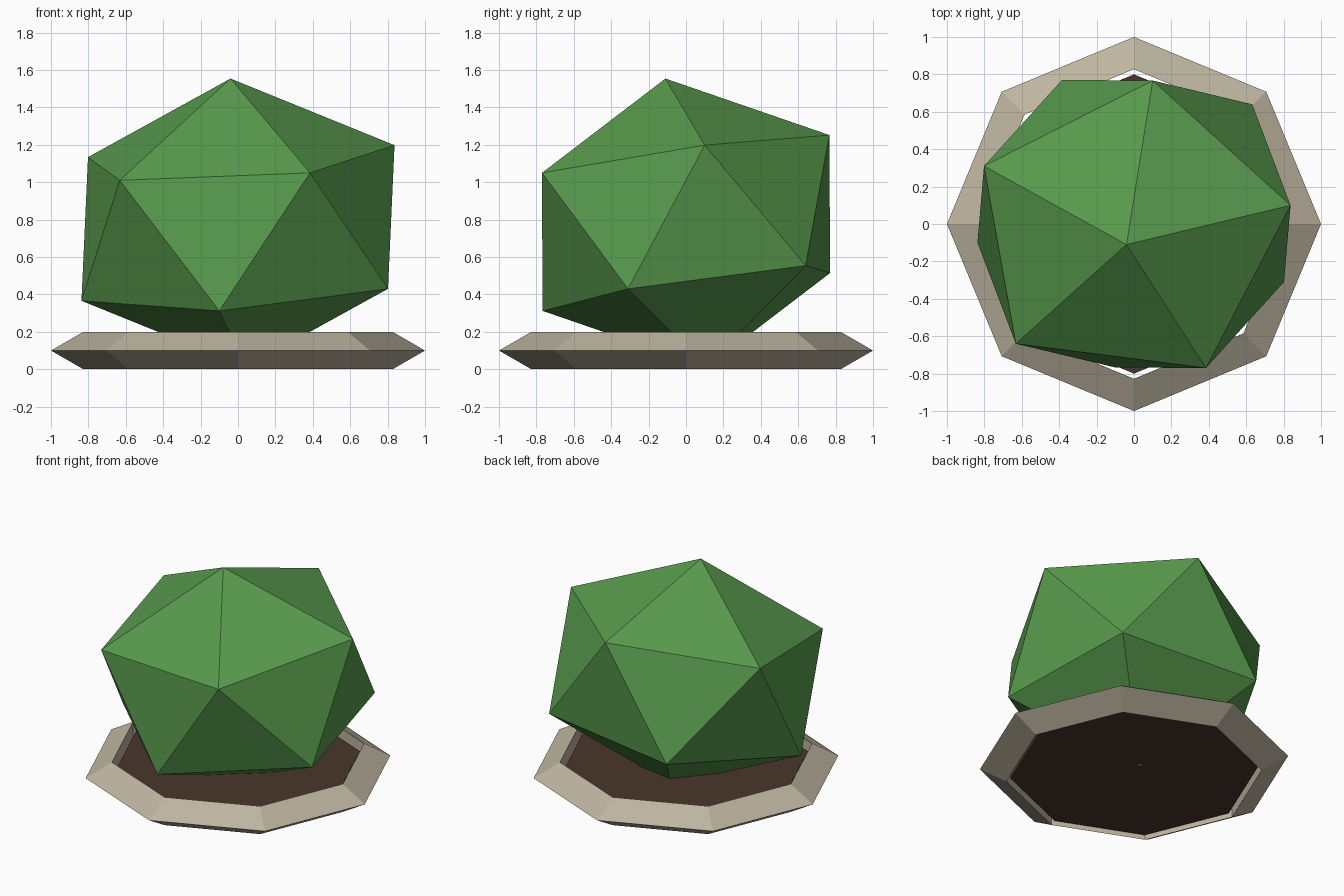
import bpy
import bmesh
from mathutils import Vector

cube = bpy.data.objects.get("Cube")
if cube:
    bpy.data.objects.remove(cube, do_unlink=True)


def make_material(name, rgb):
    mat = bpy.data.materials.new(name)
    mat.use_nodes = True
    mat.diffuse_color = (*rgb, 1)
    bsdf = mat.node_tree.nodes["Principled BSDF"]
    bsdf.inputs["Base Color"].default_value = (*rgb, 1)
    bsdf.inputs["Roughness"].default_value = 0.9
    return mat


def finish(obj, name, mat):
    obj.name = obj.data.name = name
    obj.data.materials.append(mat)
    return obj


leaf_green = make_material("leaf_green", (0.098, 0.327, 0.074))
stone_beige = make_material("stone_beige", (0.515, 0.462, 0.352))
soil_brown = make_material("soil_brown", (0.067, 0.036, 0.025))

# Eight-sided stone border with a triangular section
bpy.ops.mesh.primitive_torus_add(
    major_segments=8, minor_segments=3,
    major_radius=0.885, minor_radius=0.115, location=(0, 0, 0.1))
finish(bpy.context.object, "stone_border", stone_beige)

# Soil bed inside the border
bottom, top = 0.02, 0.147
bpy.ops.mesh.primitive_cylinder_add(
    vertices=8, radius=0.8, depth=top - bottom,
    location=(0, 0, (top + bottom) / 2))
finish(bpy.context.object, "soil_bed", soil_brown)

# Tilted, slightly flattened twenty-sided bush: six corners and their opposites
corners = [(-0.04, -0.11, 0.772), (0.837, 0.1, 0.416), (0.385, -0.77, 0.268),
           (-0.632, -0.64, 0.228), (-0.802, 0.31, 0.352), (0.1, 0.767, 0.47)]
bm = bmesh.new()
for corner in corners:
    for side in (1, -1):
        bm.verts.new(Vector(corner) * side)
bmesh.ops.convex_hull(bm, input=bm.verts)
bmesh.ops.recalc_face_normals(bm, faces=bm.faces)
mesh = bpy.data.meshes.new("bush")
bm.to_mesh(mesh)
bm.free()
bush = bpy.data.objects.new("bush", mesh)
bush.location.z = 0.782
bpy.context.collection.objects.link(bush)
finish(bush, "bush", leaf_green)
